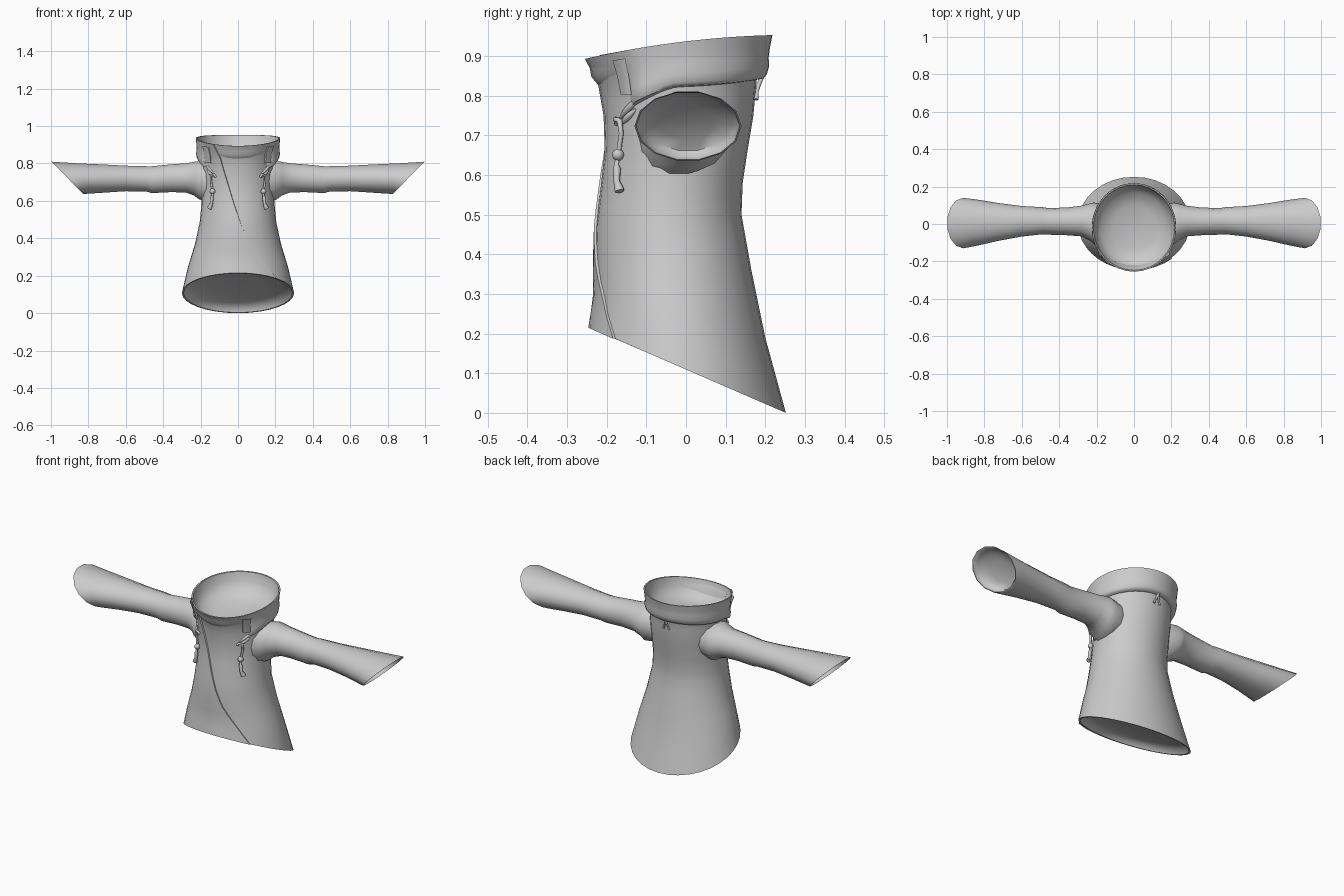
import bpy, bmesh, math
from mathutils import Vector

cube = bpy.data.objects.get("Cube")
if cube:
    bpy.data.objects.remove(cube, do_unlink=True)

cloth = bpy.data.materials.new("grey_cloth")
cloth.use_nodes = True
grey = (0.6, 0.6, 0.6, 1)
cloth.diffuse_color = grey
cloth.node_tree.nodes["Principled BSDF"].inputs["Base Color"].default_value = grey

# Body rings from hem to rim: front y, front z, back y, back z, half width
BODY = [(-.243, .215, .252, 0, .30), (-.23, .30, .20, .19, .268),
        (-.23, .38, .165, .36, .23), (-.227, .47, .14, .50, .205),
        (-.215, .57, .143, .58, .196), (-.205, .66, .155, .66, .195),
        (-.208, .75, .17, .75, .198), (-.222, .83, .178, .84, .20),
        (-.255, .893, .217, .953, .225)]
TOP = len(BODY) - 1
# Angle of the wrap-over edge at each body ring
WRAP_EDGE = [42, 27, 15, 5, -5, -13, -21, -28, -35]
# Sleeve root on the body
ARM_LEVEL, ARM_RISE, ARM_DEG, ARM_SPREAD = 5.5, 1.2, 94, 37


def blend(a, b, t):
    return a + (b - a) * t


def sample(table, level):
    i = min(max(int(level), 0), len(table) - 2)
    return i, level - i


def surf(level, deg, out=0.0):
    """Point on the body; angle runs from the front towards +x."""
    i, t = sample(BODY, level)
    fy, fz, by, bz, rx = (blend(a, b, t) for a, b in zip(BODY[i], BODY[i + 1]))
    a = math.radians(deg)
    k = (1 - math.cos(a)) / 2
    crown = .012 * max(0, level - 7) * math.sin(a) ** 2
    return Vector(((rx + out) * math.sin(a),
                   blend(fy, by, k) - out * math.cos(a), blend(fz, bz, k) + crown))


def bowl(ring, inward):
    """Rows that turn an open end in and close it with a shallow hollow."""
    mid = sum(ring, Vector()) / len(ring)
    shape = ((.97, 0), (.93, .4), (.8, .75), (.5, .95), (0, 1))
    return [[mid + (p - mid) * s + inward * f for p in ring] for s, f in shape]


def finish(obj, mirror=False):
    obj.data.materials.append(cloth)
    bpy.context.collection.objects.link(obj)
    if mirror:
        obj.modifiers.new("mirror", "MIRROR")


def sheet(name, rows, closed=False, mirror=False):
    """Skin a grid of points."""
    bm = bmesh.new()
    grid = [[bm.verts.new(p) for p in row] for row in rows]
    n = len(rows[0])
    for low, high in zip(grid, grid[1:]):
        for c in range(n if closed else n - 1):
            d = (c + 1) % n
            bm.faces.new((low[c], low[d], high[d], high[c]))
    bmesh.ops.remove_doubles(bm, verts=bm.verts, dist=.00001)
    mesh = bpy.data.meshes.new(name)
    bm.to_mesh(mesh)
    bm.free()
    mesh.shade_smooth()
    mesh.set_sharp_from_angle(angle=math.radians(50))
    finish(bpy.data.objects.new(name, mesh), mirror)


def strand(name, points, mirror=True):
    """Round cord through (point, radius) pairs."""
    curve = bpy.data.curves.new(name, "CURVE")
    curve.dimensions, curve.bevel_depth, curve.bevel_resolution = "3D", 1, 2
    curve.use_fill_caps = True
    spline = curve.splines.new("POLY")
    spline.points.add(len(points) - 1)
    for sp, (co, radius) in zip(spline.points, points):
        sp.co = (*co, 1)
        sp.radius = radius
    spline.use_smooth = True
    finish(bpy.data.objects.new(name, curve), mirror)


# Body tube, hollowed at the hem and the neck
SEG = 32
rows = [[surf(r / 2, c * 360 / SEG) for c in range(SEG)] for r in range(TOP * 2 + 1)]
hem = bowl(rows[0], Vector((0, .02, .045)))
neck = bowl(rows[-1], Vector((0, 0, -.12)))
sheet("body", hem[::-1] + rows + neck, closed=True)

# Front panel wrapping over towards the left side
rows = []
for r in range(TOP * 2 + 1):
    level = r / 2
    i, t = sample(WRAP_EDGE, level)
    edge = blend(WRAP_EDGE[i], WRAP_EDGE[i + 1], t)
    row = [surf(level, blend(-60, edge, c / 10), .006 * c / 10) for c in range(11)]
    rows.append(row + [surf(level, edge + .3, -.001)])
sheet("wrap_panel", rows)

# Folded collar, lower at its front ends
COLLAR = [(0, -.001), (.03, .016), (.12, .021), (.3, .02), (.5, .011), (.75, .005), (1, .001)]
START = 52
rows = []
for s, out in COLLAR:
    row = []
    for c in range(37):
        deg = blend(START, 360 - START, c / 36)
        front = max(0, math.cos(math.radians(deg)))
        low = 7 - .15 * math.sin(math.radians(deg)) ** 2 - 1.3 * front ** 1.4
        lift = -.001 if c in (0, 36) else out
        row.append(surf(blend(low, TOP, s), deg, lift))
    rows.append(row)
sheet("collar", rows)

# Tabs at the collar ends
sheet("collar_tab", [[surf(lv, d, o) for d, o in
                      ((45, 0), (45.2, .008), (53, .016), (56, .012))]
                     for lv in (6.65, 7.2, 7.75)], mirror=True)

# Sleeves: x at top, x at bottom, y range, z range
SLEEVE = [(.215, .21, -.108, .115, .607, .815), (.235, .235, -.09, .11, .627, .811),
          (.28, .28, -.066, .098, .643, .803),
          (.36, .36, -.06, .088, .645, .797), (.46, .46, -.057, .085, .64, .787),
          (.49, .49, -.055, .09, .648, .787), (.60, .60, -.067, .096, .65, .79),
          (.73, .72, -.09, .112, .642, .797), (.88, .79, -.115, .13, .637, .804),
          (1.0, .825, -.13, .14, .635, .812)]
SIDES = 14
angles = [2 * math.pi * c / SIDES for c in range(SIDES)]
rows = [[surf(ARM_LEVEL + ARM_RISE * math.sin(a), ARM_DEG + ARM_SPREAD * math.cos(a), -.003)
         for a in angles]]
for xt, xb, y0, y1, z0, z1 in SLEEVE:
    rows.append([Vector((blend(xb, xt, (1 + math.sin(a)) / 2),
                         blend(y0, y1, (1 + math.cos(a)) / 2),
                         blend(z0, z1, (1 + math.sin(a)) / 2))) for a in angles])
sheet("sleeve", rows + bowl(rows[-1], Vector((-.06, 0, .01))), closed=True, mirror=True)

# Folds gathering from the collar to the drawstring
for name, start, end in (("upper_fold", (6.6, 62), (5.9, 38)),
                         ("lower_fold", (6.2, 56), (5.75, 40))):
    strand(name, [(surf(blend(start[0], end[0], t), blend(start[1], end[1], t), 0),
                   .002 + .007 * math.sin(math.pi * t)) for t in (0, .2, .4, .6, .8, 1)])

# Drawstrings with flared ends: level, angle, distance from the body, radius
CORD = [(5.75, 36, .004, .006), (5.9, 38, .012, .007), (5.85, 43, .014, .007),
        (5.5, 44, .012, .006), (4.9, 41, .012, .006), (4.62, 41, .014, .006),
        (4.5, 42, .014, .010), (4.15, 43, .013, .008), (3.95, 46, .012, .012),
        (3.87, 47, .012, .012)]
strand("drawstring", [(surf(lv, d, o), r) for lv, d, o, r in CORD])

# Drawstring beads
bead = bpy.data.meshes.new("bead")
bm = bmesh.new()
bmesh.ops.create_uvsphere(bm, u_segments=12, v_segments=8, radius=.015)
bmesh.ops.translate(bm, verts=bm.verts, vec=surf(4.9, 41, .013))
bm.to_mesh(bead)
bm.free()
bead.shade_smooth()
finish(bpy.data.objects.new("bead", bead), mirror=True)

# Small ribbon hanging below the collar at the back
strand("back_ribbon", [(surf(7.1, 180, .012), .005), (surf(6.85, 179, .006), .006),
                       (surf(6.65, 177, .004), .004), (surf(6.45, 175, .004), .006)])
